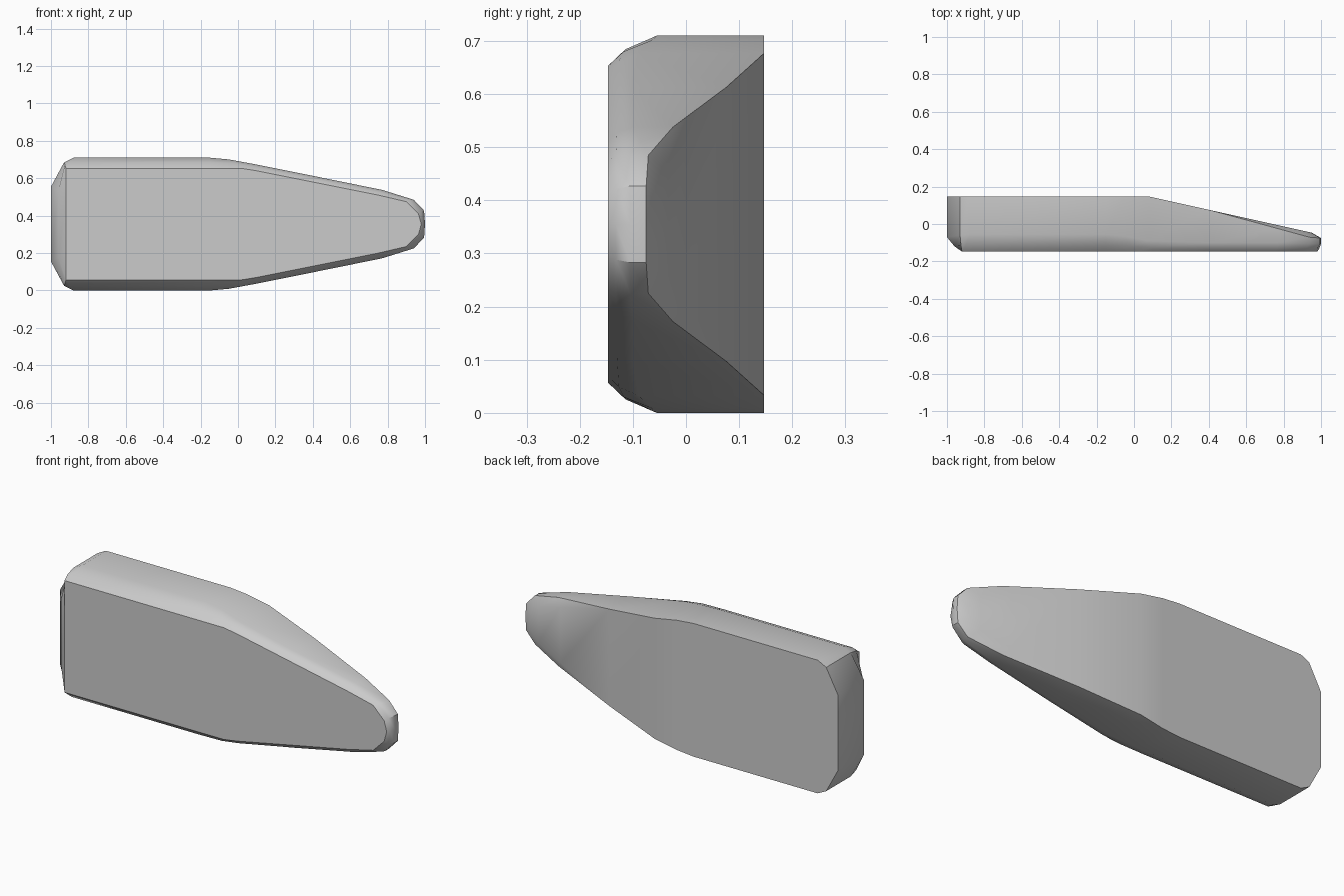
import bpy
import bmesh
import math

default_cube = bpy.data.objects.get("Cube")
if default_cube:
    bpy.data.objects.remove(default_cube, do_unlink=True)

MIDDLE = 0.355      # height of the symmetry line
FRONT = -0.147
BACK = 0.147

# Stations along the length: (outline x, outline half height,
# front face x, front face half height, depth where the front rounding ends)
STATIONS = [
    (-1.0, 0.2, -0.92, 0.15, -0.07),
    (-0.93, 0.33, -0.92, 0.298, -0.06),
    (-0.88, 0.355, -0.92, 0.298, -0.055),
    (-0.15, 0.355, -0.15, 0.298, -0.055),
    (-0.05, 0.346, 0.02, 0.298, -0.065),
    (0.08, 0.322, 0.1, 0.285, -0.09),
    (0.4, 0.258, 0.4, 0.225, -0.1),
    (0.77, 0.183, 0.75, 0.155, -0.1),
    (0.94, 0.13, 0.9, 0.12, -0.105),
    (0.995, 0.072, 0.965, 0.055, -0.105),
    (1.0, 0.0, 0.98, 0.0, -0.105),
]


def slope_depth(x):
    """Depth of the back: flat, then tapering towards the tip."""
    return BACK - max(0, x - 0.08) * 0.222


def half_section(x, h, fx, fh, round_y):
    """Five points from the front face round the rim to the back face."""
    taper = max(0, (x - 0.4) / 0.6)
    rim_y = max(slope_depth(x) - 0.03 * taper, -0.075)
    inner_x = x - 0.05 * taper
    inner_h = h * (1 - 0.3 * taper)
    crease_y = FRONT + (round_y - FRONT) * 0.36
    return [
        (fx, FRONT, fh),
        ((x + fx) / 2, crease_y, (h + fh) / 2 + 0.003 * (h > 0)),
        (x, round_y, h),
        (x, rim_y, h),
        (inner_x, slope_depth(inner_x), inner_h),
    ]


def add_material(name, colour):
    mat = bpy.data.materials.new(name)
    mat.use_nodes = True
    mat.diffuse_color = colour
    mat.node_tree.nodes["Principled BSDF"].inputs["Base Color"].default_value = colour
    return mat


# Rings of the body: upper half, then the mirrored lower half
bm = bmesh.new()
rings = []
for station in STATIONS:
    half = half_section(*station)
    upper = [bm.verts.new((x, y, MIDDLE + h)) for x, y, h in half]
    lower = [bm.verts.new((x, y, MIDDLE - h)) for x, y, h in reversed(half)]
    rings.append(upper + lower)

# Skin between neighbouring rings
for a, b in zip(rings, rings[1:]):
    for i in range(len(a)):
        j = (i + 1) % len(a)
        bm.faces.new((a[i], a[j], b[j], b[i]))

# Butt end, closed in strips from front to back
butt = rings[0]
for i in range(4):
    bm.faces.new((butt[i], butt[9 - i], butt[8 - i], butt[i + 1]))

bmesh.ops.remove_doubles(bm, verts=bm.verts, dist=0.0005)
bmesh.ops.dissolve_degenerate(bm, edges=bm.edges, dist=0.0005)
bmesh.ops.recalc_face_normals(bm, faces=bm.faces)

mesh = bpy.data.meshes.new("tapered_body")
bm.to_mesh(mesh)
bm.free()
body = bpy.data.objects.new("tapered_body", mesh)
bpy.context.collection.objects.link(body)
mesh.materials.append(add_material("light_grey", (0.6, 0.6, 0.6, 1)))

# Smooth rim with crisp edges round the front and back faces
bpy.ops.object.select_all(action="DESELECT")
body.select_set(True)
bpy.context.view_layer.objects.active = body
bpy.ops.object.shade_smooth_by_angle(angle=math.radians(32))
